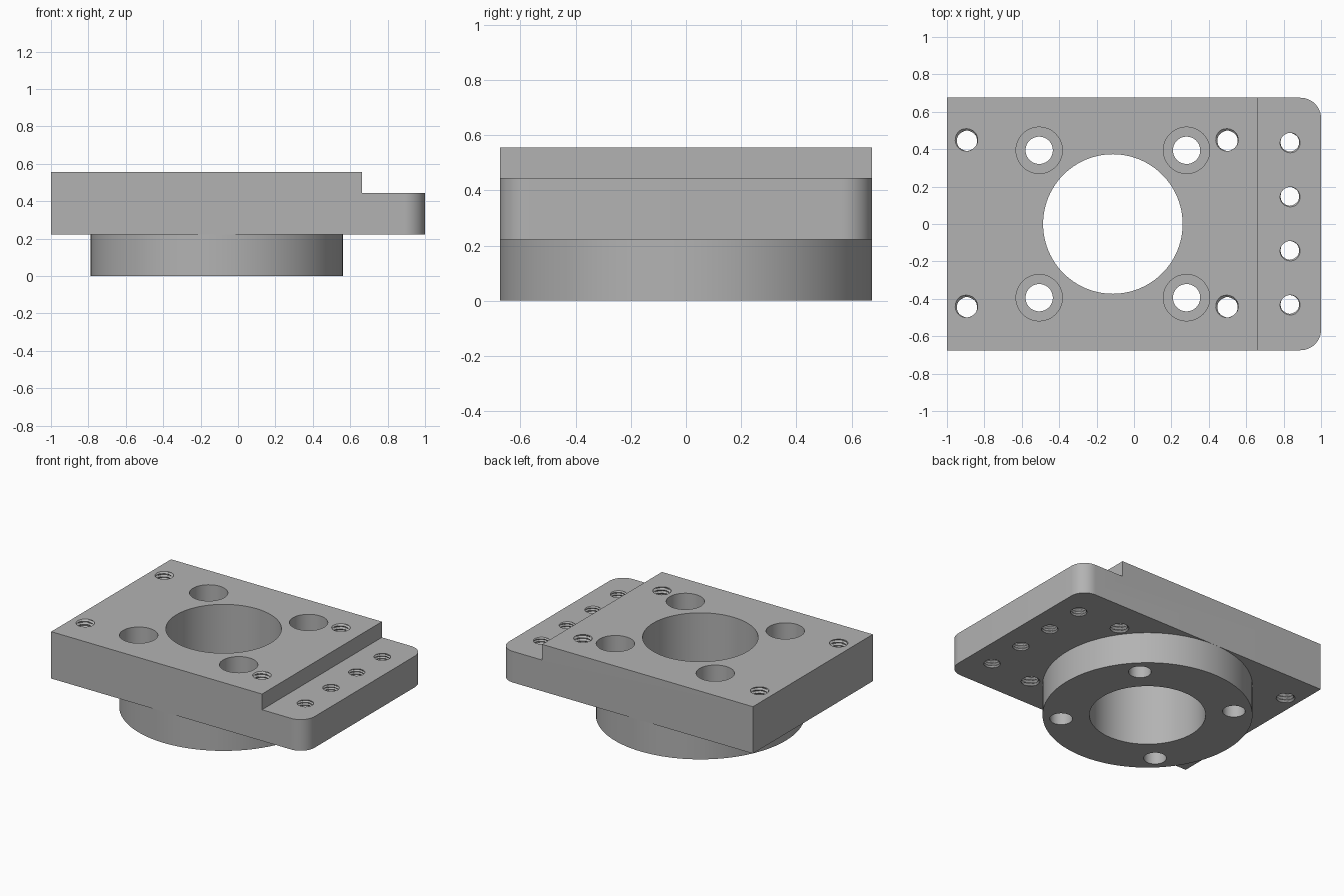
import bpy, bmesh
from math import sin, cos, tau

cube = bpy.data.objects.get("Cube")
if cube:
    bpy.data.objects.remove(cube, do_unlink=True)

HALF_Y = 0.675
BASE, SHELF, TOP = 0.222, 0.444, 0.556   # heights of plate bottom, shelf, plate top
HUB_X = -0.113                           # centre of the hub and bore
BOLT = 0.394                             # bolt offset from the hub centre

metal = bpy.data.materials.new("grey metal")
metal.use_nodes = True
grey = (0.45, 0.45, 0.45, 1)
metal.diffuse_color = grey
metal.node_tree.nodes["Principled BSDF"].inputs["Base Color"].default_value = grey


def make_object(name, bm):
    bmesh.ops.recalc_face_normals(bm, faces=bm.faces)
    mesh = bpy.data.meshes.new(name)
    bm.to_mesh(mesh)
    bm.free()
    mesh.materials.append(metal)
    obj = bpy.data.objects.new(name, mesh)
    bpy.context.collection.objects.link(obj)
    return obj


def lathe(bm, x, y, rows, sides, radius_at=None):
    """Closed solid of rings; rows are (z, radius), or heights with radius_at(z, turn)."""
    rings = []
    for z, r in rows:
        ring = []
        for i in range(sides):
            rad = radius_at(z, i / sides) if radius_at else r
            a = tau * i / sides
            ring.append(bm.verts.new((x + rad * cos(a), y + rad * sin(a), z)))
        rings.append(ring)
    for low, high in zip(rings, rings[1:]):
        for i in range(sides):
            j = (i + 1) % sides
            bm.faces.new((low[i], low[j], high[j], high[i]))
    bm.faces.new(rings[0][::-1])
    bm.faces.new(rings[-1])


def thread(bm, x, y, minor, major, pitch, top):
    """Helical screw-thread cutter running through the plate."""
    def radius_at(z, turn):
        phase = ((z - BASE) / pitch - turn) % 1
        return minor + (major - minor) * (1 - abs(2 * phase - 1))
    low, high = BASE - pitch, top + pitch
    count = round((high - low) / pitch * 6)
    rows = [(low + (high - low) * k / count, 0) for k in range(count + 1)]
    lathe(bm, x, y, rows, 24, radius_at)


def combine(target, tool, operation):
    mod = target.modifiers.new(operation.lower(), "BOOLEAN")
    mod.object, mod.operation, mod.solver = tool, operation, "EXACT"
    bpy.context.view_layer.objects.active = target
    bpy.ops.object.modifier_apply(modifier=mod.name)
    bpy.data.objects.remove(tool, do_unlink=True)


# Stepped plate: side profile extruded across, outer shelf corners rounded
bm = bmesh.new()
profile = [(-1, BASE), (1, BASE), (1, SHELF), (0.662, SHELF), (0.662, TOP), (-1, TOP)]
face = bm.faces.new([bm.verts.new((x, -HALF_Y, z)) for x, z in profile])
extruded = bmesh.ops.extrude_face_region(bm, geom=[face])["geom"]
bmesh.ops.translate(bm, vec=(0, 2 * HALF_Y, 0),
                    verts=[g for g in extruded if isinstance(g, bmesh.types.BMVert)])
corners = [e for e in bm.edges if all(v.co.x > 0.99 for v in e.verts)
           and abs(e.verts[0].co.z - e.verts[1].co.z) > 0.1]
bmesh.ops.bevel(bm, geom=corners, offset=0.11, segments=12, profile=0.5, affect="EDGES")
plate = make_object("mounting_plate", bm)

# Round hub under the plate
bm = bmesh.new()
lathe(bm, HUB_X, 0, [(0, 0.6745), (BASE + 0.05, 0.6745)], 128)
combine(plate, make_object("hub", bm), "UNION")

# Central bore, counterbored bolt holes and threaded holes
bm = bmesh.new()
lathe(bm, HUB_X, 0, [(-0.1, 0.373), (0.7, 0.373)], 96)
for side in (-1, 1):
    for end in (-1, 1):
        lathe(bm, HUB_X + end * BOLT, side * BOLT,
              [(-0.1, 0.073), (0.333, 0.073), (0.333, 0.124), (0.7, 0.124)], 48)
    for x in (-0.893, 0.5):
        thread(bm, x, side * 0.445, 0.053, 0.0675, 0.0225, TOP)
for i in range(4):
    thread(bm, 0.833, -0.43 + 0.289 * i, 0.049, 0.058, 0.018, SHELF)
combine(plate, make_object("hole_cutters", bm), "DIFFERENCE")

# Smooth curved walls, sharp edges
bpy.ops.object.select_all(action="DESELECT")
plate.select_set(True)
bpy.context.view_layer.objects.active = plate
bpy.ops.object.shade_smooth_by_angle(angle=0.5)
